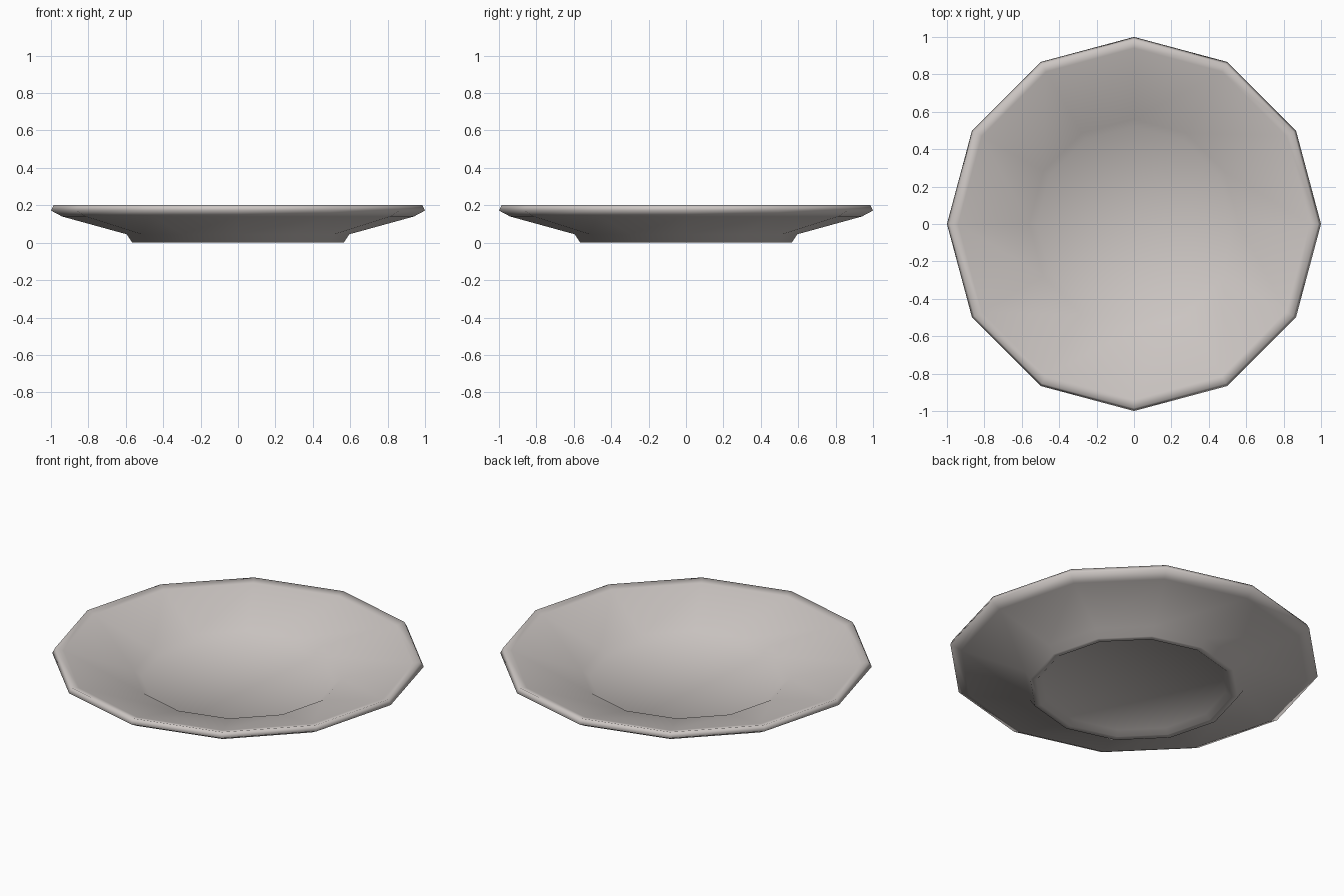
import bpy, bmesh, math

if "Cube" in bpy.data.objects:
    bpy.data.objects.remove(bpy.data.objects["Cube"])

SIDES = 12

# Plate profile (radius, height): underside centre, foot, rim, inner floor centre
profile = [(0, 0.025), (0.50, 0.025), (0.53, 0.0), (0.565, 0.0), (0.595, 0.045),
           (0.94, 0.14), (1.0, 0.172), (0.985, 0.202), (0.94, 0.19),
           (0.56, 0.085), (0.52, 0.055), (0, 0.055)]

clay = bpy.data.materials.new("warm_grey_ceramic")
clay.diffuse_color = (0.60, 0.56, 0.54, 1)
clay.use_nodes = True
clay.node_tree.nodes["Principled BSDF"].inputs["Base Color"].default_value = clay.diffuse_color


def lathe(name, points, material):
    """Revolve a profile that starts and ends on the axis."""
    bm = bmesh.new()
    rings = []
    for r, z in points:
        if r == 0:
            rings.append([bm.verts.new((0, 0, z))] * SIDES)
        else:
            rings.append([bm.verts.new((r * math.cos(a), r * math.sin(a), z))
                          for a in (math.tau * i / SIDES for i in range(SIDES))])
    for lo, hi in zip(rings, rings[1:]):
        for i in range(SIDES):
            j = (i + 1) % SIDES
            bm.faces.new(dict.fromkeys((lo[i], lo[j], hi[j], hi[i])))
    bmesh.ops.recalc_face_normals(bm, faces=bm.faces)
    for f in bm.faces:
        f.smooth = True
    mesh = bpy.data.meshes.new(name)
    bm.to_mesh(mesh)
    bm.free()
    mesh.materials.append(material)
    obj = bpy.data.objects.new(name, mesh)
    bpy.context.collection.objects.link(obj)
    return obj


# Shallow twelve-sided plate
lathe("plate", profile, clay)
